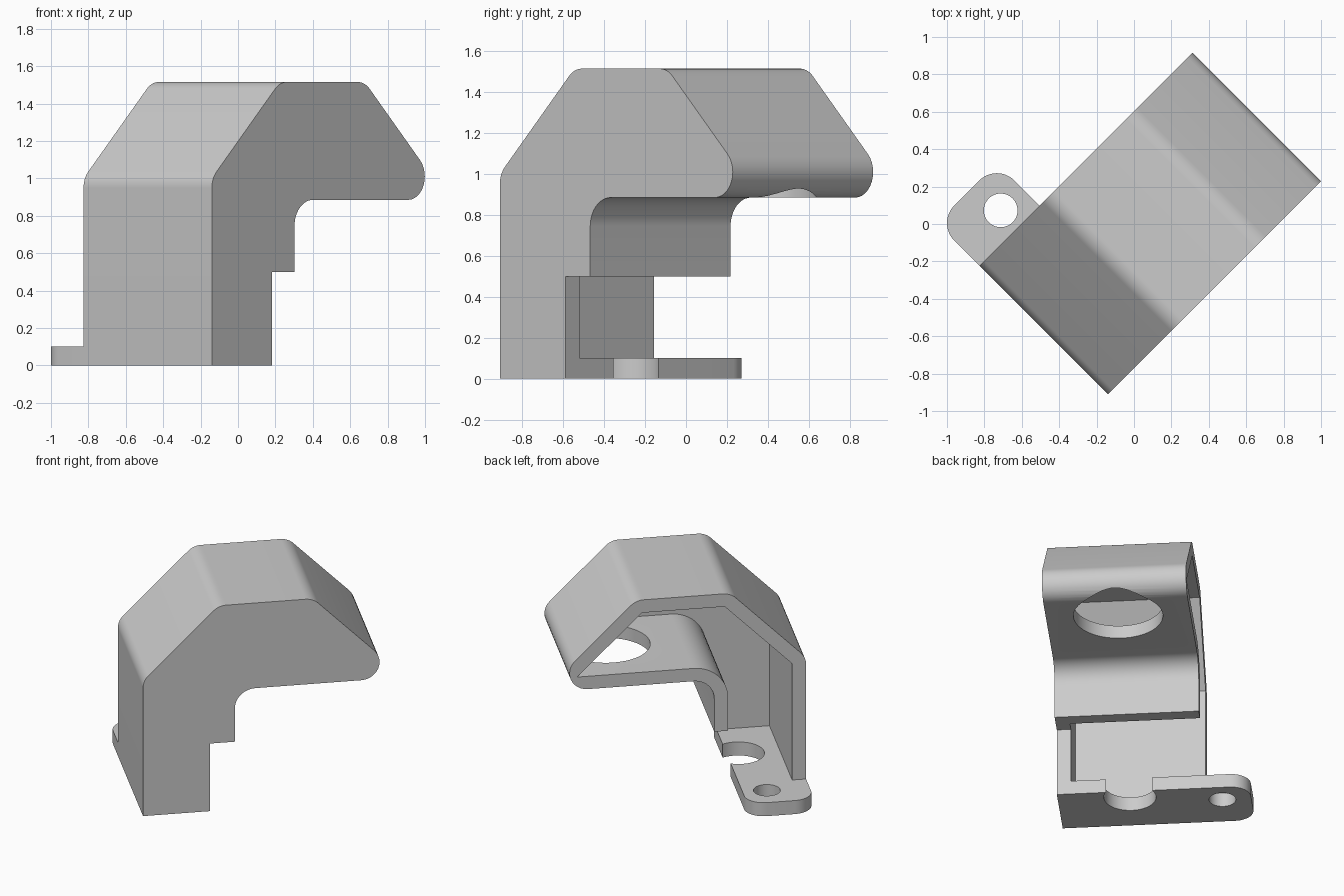
import bpy, bmesh, math
from mathutils import Vector, Matrix

if "Cube" in bpy.data.objects:
    bpy.data.objects.remove(bpy.data.objects["Cube"])

T = 0.095        # wall thickness
WIDTH = 0.97     # hood width
FOOT = 0.455     # foot depth
ARM = 0.885      # underside of the arm
TOP = 1.515
PLACE = Matrix.Translation((-0.14, -0.91, 0)) @ Matrix.Rotation(math.radians(45), 4, "Z")

grey = bpy.data.materials.new("plain grey")
grey.use_nodes = True
grey.diffuse_color = (0.6, 0.6, 0.6, 1)
grey.node_tree.nodes["Principled BSDF"].inputs["Base Color"].default_value = (0.6, 0.6, 0.6, 1)


def rounded(corners, steps=12):
    """Outline from (a, b, radius) corners, with each radius turned into an arc."""
    out = []
    for i, (a, b, r) in enumerate(corners):
        p = Vector((a, b))
        if not r:
            out.append(p)
            continue
        d0 = (Vector(corners[i - 1][:2]) - p).normalized()
        d1 = (Vector(corners[(i + 1) % len(corners)][:2]) - p).normalized()
        half = d0.angle(d1) / 2
        centre = p + (d0 + d1).normalized() * r / math.sin(half)
        s = p + d0 * r / math.tan(half) - centre
        e = p + d1 * r / math.tan(half) - centre
        sweep = s.angle(e)
        for k in range(steps + 1):
            f = k / steps
            out.append(centre + (s * math.sin((1 - f) * sweep) + e * math.sin(f * sweep)) / math.sin(sweep))
    return out


def arc(cx, cy, r, start, end, steps):
    return [Vector((cx + r * math.cos(start + (end - start) * k / steps),
                    cy + r * math.sin(start + (end - start) * k / steps))) for k in range(steps + 1)]


def prism(name, outline, low, high, upright):
    """Extrude an outline; upright ones lie in the depth-height plane."""
    bm = bmesh.new()
    place = (lambda p: (p.x, low, p.y)) if upright else (lambda p: (p.x, p.y, low))
    face = bm.faces.new([bm.verts.new(place(p)) for p in outline])
    made = bmesh.ops.extrude_face_region(bm, geom=[face])["geom"]
    move = Vector((0, high - low, 0)) if upright else Vector((0, 0, high - low))
    bmesh.ops.translate(bm, verts=[g for g in made if isinstance(g, bmesh.types.BMVert)], vec=move)
    bmesh.ops.recalc_face_normals(bm, faces=bm.faces)
    bm.transform(PLACE)
    mesh = bpy.data.meshes.new(name)
    bm.to_mesh(mesh)
    bm.free()
    mesh.materials.append(grey)
    ob = bpy.data.objects.new(name, mesh)
    bpy.context.collection.objects.link(ob)
    return ob


def activate(ob):
    bpy.ops.object.select_all(action="DESELECT")
    ob.select_set(True)
    bpy.context.view_layer.objects.active = ob


def cut(ob, cutter):
    cutter.hide_render = True
    mod = ob.modifiers.new("cut", "BOOLEAN")
    mod.operation, mod.solver, mod.object = "DIFFERENCE", "EXACT", cutter
    activate(ob)
    bpy.ops.object.modifier_apply(modifier=mod.name)
    bpy.data.objects.remove(cutter)


def round_hole(x, y, r, low, high):
    return prism("hole_cutter", arc(x, y, r, 0, math.tau, 64)[:-1], low, high, False)


# Hood: chamfered outer shell with a rounded nose
NOSE = 2.672     # depth + height along the front slope
R = 0.125
LIP = 0.625      # outer face of the short lip
hood = prism("hood", rounded([
    (0, 0, 0), (FOOT, 0, 0), (FOOT, 0.5, 0), (LIP, 0.5, 0), (LIP, ARM, 0.14),
    (NOSE - ARM, ARM, R), (NOSE - TOP, TOP, R), (TOP - 1, TOP, R), (0, 1, R)]),
    0, WIDTH, True)

# Cavity: open at one side and at the bottom
S = T * math.sqrt(2)
floor, roof = ARM + T, TOP - T
cut(hood, prism("cavity_cutter", rounded([
    (T, -0.1, 0), (0.75, -0.1, 0), (0.75, 0.4, 0), (LIP - T, 0.4, 0), (LIP - T, floor, 0.14 + T),
    (NOSE - S - floor, floor, 0), (NOSE - S - roof, roof, 0), (roof - 1 + S, roof, 0), (T, 1 - S + T, 0)]),
    T, WIDTH + 0.2, True))

# Large round opening under the arm
cut(hood, round_hole(1.28, WIDTH / 2, 0.3, 0.8, 0.99))

# Base plate: rounded mounting tab and an open cable notch
END, CORNER = 1.294, 0.133
NR, NU = 0.175, FOOT - 0.08
gap = math.acos((FOOT - NU) / NR)
notch = arc(NU, WIDTH / 2, NR, -gap, gap - math.tau, 40)
tab = rounded([(FOOT, WIDTH, 0), (FOOT, END, CORNER), (0, END, CORNER), (0, WIDTH, 0)])
base = prism("base_plate",
             [Vector((T, T)), Vector((FOOT, T))] + notch + tab + [Vector((T, WIDTH))],
             0, 0.1, False)
cut(base, round_hole(0.29, 1.1, 0.09, -0.1, 0.2))

for ob in (hood, base):
    activate(ob)
    bpy.ops.object.shade_smooth_by_angle(angle=math.radians(30))
